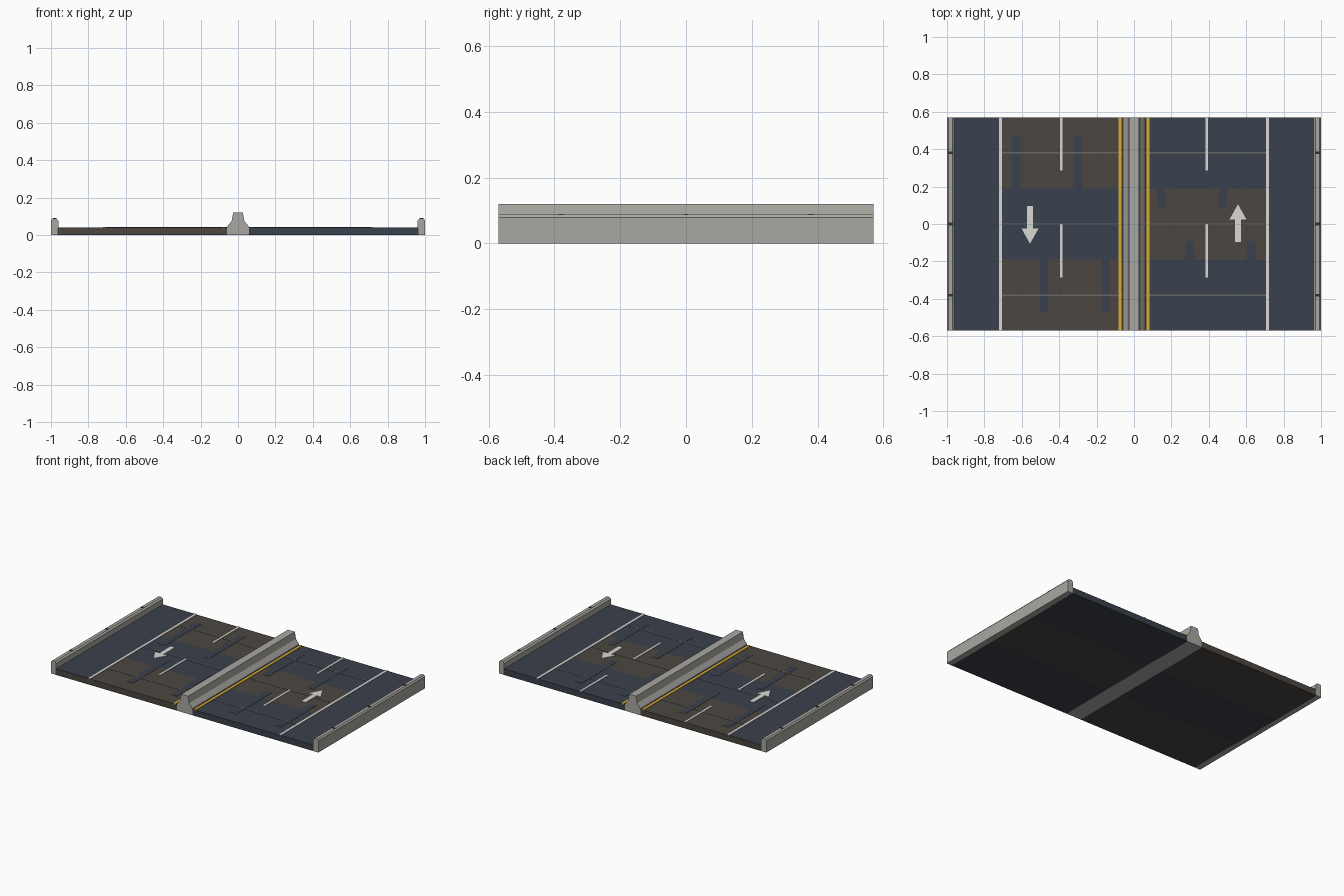
import bpy, bmesh

if "Cube" in bpy.data.objects:
    bpy.data.objects.remove(bpy.data.objects["Cube"])

Y = 0.57      # half length of the road section
TOP = 0.04    # deck surface height


def mat(name, rgb):
    m = bpy.data.materials.new(name)
    m.diffuse_color = (*rgb, 1)
    m.use_nodes = True
    m.node_tree.nodes["Principled BSDF"].inputs["Base Color"].default_value = m.diffuse_color
    return m


BROWN = mat("worn_asphalt", (0.072, 0.062, 0.053))
BLUE = mat("fresh_asphalt", (0.042, 0.052, 0.072))
CONCRETE = mat("concrete", (0.40, 0.39, 0.36))
WHITE = mat("white_paint", (0.70, 0.69, 0.65))
YELLOW = mat("yellow_paint", (0.70, 0.42, 0.03))
JOINT = mat("joint_sealant", (0.14, 0.14, 0.135))
DARK = mat("dark_gap", (0.03, 0.03, 0.03))


def prism(name, pts, axis, lo, hi, material):
    """Extrude a closed outline along y (points are x,z) or z (points are x,y)."""
    bm = bmesh.new()
    place = (lambda p: (p[0], lo, p[1])) if axis == "y" else (lambda p: (p[0], p[1], lo))
    face = bm.faces.new([bm.verts.new(place(p)) for p in pts])
    out = bmesh.ops.extrude_face_region(bm, geom=[face])
    step = (0, hi - lo, 0) if axis == "y" else (0, 0, hi - lo)
    bmesh.ops.translate(bm, vec=step, verts=[g for g in out["geom"] if isinstance(g, bmesh.types.BMVert)])
    bmesh.ops.recalc_face_normals(bm, faces=bm.faces)
    me = bpy.data.meshes.new(name)
    bm.to_mesh(me)
    bm.free()
    ob = bpy.data.objects.new(name, me)
    bpy.context.collection.objects.link(ob)
    me.materials.append(material)
    return ob


def box(name, x0, x1, y0, y1, z0, z1, material):
    return prism(name, [(x0, y0), (x1, y0), (x1, y1), (x0, y1)], "z", z0, z1, material)


def marking(name, cx, width, y0, y1, lift, material):
    return box(name, cx - width / 2, cx + width / 2, y0, y1, TOP - 0.002, TOP + lift, material)


# median barrier with sloped sides
half = [(0.058, 0), (0.058, 0.045), (0.034, 0.075), (0.026, 0.12)]
prism("median_barrier", half + [(-x, z) for x, z in reversed(half)], "y", -Y, Y, CONCRETE)

for s, side in ((-1, "left"), (1, "right")):
    # deck panels, alternating asphalt tone
    for i in range(3):
        y0 = -Y + i * 0.38
        worn = (i == 1) == (s == 1)
        xs = sorted((s * 0.055, s * 0.965))
        box(f"{side}_deck_panel_{i}", *xs, y0, y0 + 0.38, 0, TOP, BROWN if worn else BLUE)

    # shoulder surface
    marking(f"{side}_shoulder", s * 0.8375, 0.245, -Y, Y, 0.001, BLUE)

    # edge parapet with chamfered top
    outline = [(0.96, 0), (1, 0), (1, 0.078), (0.992, 0.088), (0.970, 0.088), (0.96, 0.078)]
    prism(f"{side}_parapet", [(s * x, z) for x, z in outline], "y", -Y, Y, CONCRETE)

    # expansion joints across the lanes and on the parapet top
    for i, y in enumerate((-0.38, 0, 0.38)):
        marking(f"{side}_deck_joint_{i}", s * 0.383, 0.655, y - 0.004, y + 0.004, 0.002, JOINT)
        box(f"{side}_parapet_joint_{i}", s * 0.981 - 0.01, s * 0.981 + 0.01,
            y - 0.007, y + 0.007, 0.084, 0.09, DARK)

    # painted lines
    marking(f"{side}_edge_line", s * 0.713, 0.016, -Y, Y, 0.003, WHITE)
    marking(f"{side}_median_line", s * 0.076, 0.016, -Y, Y, 0.003, YELLOW)
    for i, y in enumerate((-0.285, 0.285)):
        marking(f"{side}_lane_dash_{i}", s * 0.39, 0.013, y, y + 0.285, 0.003, WHITE)

    # tyre wear strips
    strips = {-1: ((-0.63, 0.28), (-0.30, 0.28), (-0.48, -0.28), (-0.15, -0.28)),
              1: ((0.145, 0.28), (0.475, 0.28), (0.297, -0.28), (0.627, -0.28))}[s]
    for i, (x, y) in enumerate(strips):
        marking(f"{side}_wear_strip_{i}", x, 0.046, y - 0.19, y + 0.19, 0.0013, BLUE)

    # direction arrow
    arrow = [(-0.015, -0.095), (0.015, -0.095), (0.015, 0.025), (0.045, 0.025),
             (0, 0.105), (-0.045, 0.025), (-0.015, 0.025)]
    prism(f"{side}_direction_arrow", [(s * (0.556 + x), s * y) for x, y in arrow],
          "z", TOP - 0.002, TOP + 0.003, WHITE)
